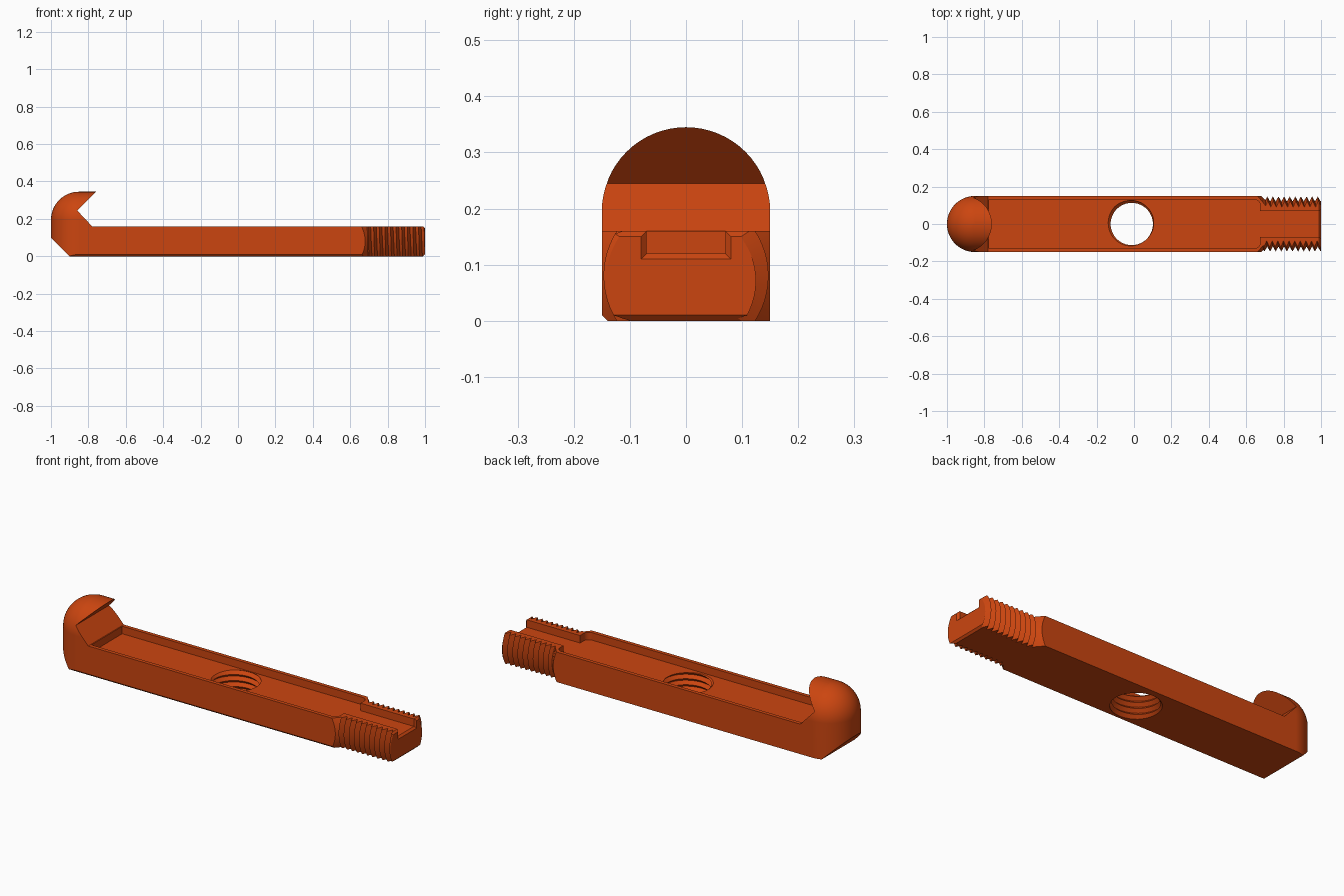
import bpy, bmesh
from math import pi, cos, sin
from mathutils import Matrix, Vector

cube = bpy.data.objects.get("Cube")
if cube:
    bpy.data.objects.remove(cube, do_unlink=True)

orange = bpy.data.materials.new("burnt orange")
orange.use_nodes = True
colour = (0.6, 0.06, 0.005, 1)
orange.diffuse_color = colour
orange.node_tree.nodes["Principled BSDF"].inputs["Base Color"].default_value = colour

ALONG_X = Matrix.Rotation(pi / 2, 4, 'Y')


def finish(name, bm, matrix=Matrix()):
    """Turn a bmesh into an object with outward normals."""
    bm.transform(matrix)
    bmesh.ops.recalc_face_normals(bm, faces=bm.faces)
    mesh = bpy.data.meshes.new(name)
    bm.to_mesh(mesh)
    bm.free()
    mesh.materials.append(orange)
    ob = bpy.data.objects.new(name, mesh)
    bpy.context.collection.objects.link(ob)
    return ob


def hull(name, points, matrix=Matrix()):
    bm = bmesh.new()
    verts = [bm.verts.new(p) for p in points]
    bmesh.ops.convex_hull(bm, input=verts)
    bmesh.ops.delete(bm, geom=[v for v in bm.verts if not v.link_faces], context='VERTS')
    bmesh.ops.dissolve_limit(bm, angle_limit=0.005, verts=bm.verts, edges=bm.edges)
    return finish(name, bm, matrix)


def box(name, x, y, z, matrix=Matrix()):
    return hull(name, [(a, b, c) for a in x for b in y for c in z], matrix)


def prism(name, outline, to_point, low, high):
    """Extrude a flat outline between two depths."""
    bm = bmesh.new()
    base = bm.faces.new([bm.verts.new(to_point(a, b, low)) for a, b in outline])
    out = bmesh.ops.extrude_face_region(bm, geom=[base], use_keep_orig=True)
    shift = Vector(to_point(0, 0, high)) - Vector(to_point(0, 0, low))
    for v in out["geom"]:
        if isinstance(v, bmesh.types.BMVert):
            v.co += shift
    return finish(name, bm)


def thread(name, start, turns, pitch, root, crest, matrix, n=64):
    """Solid helical screw thread along local z."""
    bm = bmesh.new()
    top = 2 * turns
    cols = []
    for j in range(n):
        a = 2 * pi * j / n
        cols.append([bm.verts.new(((crest if m % 2 else root) * cos(a),
                                   (crest if m % 2 else root) * sin(a),
                                   start + pitch * (m / 2 + j / n)))
                     for m in range(top + (3 if j == 0 else 1))])
    for j in range(n):
        right, up = (cols[j + 1], 0) if j < n - 1 else (cols[0], 2)
        for m in range(top):
            bm.faces.new((cols[j][m], right[m + up], right[m + up + 1], cols[j][m + 1]))
    for m, z in ((0, start - pitch), (top, start + pitch * (turns + 2))):
        rim = [c[m] for c in cols] + [cols[0][m + 2], cols[0][m + 1]]
        centre = bm.verts.new((0, 0, z))
        for a, b in zip(rim, rim[1:] + rim[:1]):
            bm.faces.new((a, b, centre))
    return finish(name, bm, matrix)


def combine(target, tool, operation):
    mod = target.modifiers.new("combine", 'BOOLEAN')
    mod.operation = operation
    mod.solver = 'EXACT'
    mod.object = tool
    bpy.context.view_layer.objects.active = target
    bpy.ops.object.modifier_apply(modifier=mod.name)
    bpy.data.objects.remove(tool, do_unlink=True)


# Side silhouette of the whole hooked bar
side = [(-1.02, 0.12), (-0.9, 0), (0.99, 0), (1, 0.01), (1, 0.15), (0.99, 0.16),
        (-0.78, 0.16), (-0.86, 0.245), (-0.74, 0.365), (-1.02, 0.365)]
bar = prism("hooked_bar", side, lambda a, b, d: (a, d, b), -0.2, 0.2)

# Rounded head and straight sides: a ball swept down and along the bar
ball = bmesh.new()
bmesh.ops.create_uvsphere(ball, u_segments=64, v_segments=32, radius=0.15)
points = [v.co + Vector((x, 0, z)) for v in ball.verts
          for x in (-0.85, 2) for z in (0.195, -0.4)]
ball.free()
combine(bar, hull("rounded_blank", points), 'INTERSECT')

# Turned shoulder and screw thread on the end
bm = bmesh.new()
bmesh.ops.create_cone(bm, cap_ends=True, segments=96, radius1=2.33, radius2=0.08, depth=2.25)
turned = finish("turned_shoulder", bm, Matrix.Translation((-0.375, 0, 0.08)) @ ALONG_X)
screw = thread("end_thread", 0.66, 16, 0.03, 0.12, 0.147,
               Matrix.Translation((0, 0, 0.08)) @ ALONG_X)
combine(turned, screw, 'UNION')
combine(bar, turned, 'INTERSECT')

# Shallow pocket along the top, with rounded corners towards the thread
r = 0.03
arc = [(0.675 - r + r * cos(t), 0.13 - r + r * sin(t))
       for t in [i * pi / 16 for i in range(9)]]
half = arc + [(-0.775, 0.13)]
outline = half + [(x, -y) for x, y in reversed(half)]
combine(bar, prism("pocket", outline, lambda a, b, d: (a, b, d), 0.12, 0.22), 'DIFFERENCE')

# Narrow slot through the threaded end, flared at its mouth
combine(bar, box("slot", (0.6, 1.1), (-0.07, 0.07), (0.12, 0.3)), 'DIFFERENCE')
flare = [(x, s * y, z) for x, y, low in ((0.99, 0.07, 0.12), (1.01, 0.09, 0.1))
         for s in (-1, 1) for z in (low, 0.3)]
combine(bar, hull("slot_mouth", flare), 'DIFFERENCE')

# Threaded hole through the middle
hole = thread("hole_thread", -0.1, 11, 0.032, 0.113, 0.13, Matrix.Translation((-0.012, 0, 0)))
combine(bar, hole, 'DIFFERENCE')

# Small chamfer along the front bottom edge
e = 0.00707
edge = box("edge_chamfer", (-0.95, 1.1), (-e, e), (-e, e),
           Matrix.Translation((0, -0.15, 0)) @ Matrix.Rotation(pi / 4, 4, 'X'))
combine(bar, edge, 'DIFFERENCE')

# Smooth the rounded head and keep the machined edges crisp
bpy.ops.object.select_all(action='DESELECT')
bar.select_set(True)
bpy.context.view_layer.objects.active = bar
bpy.ops.object.shade_smooth_by_angle(angle=pi / 8)
weighted = bar.modifiers.new("weighted normals", 'WEIGHTED_NORMAL')
weighted.keep_sharp = True
